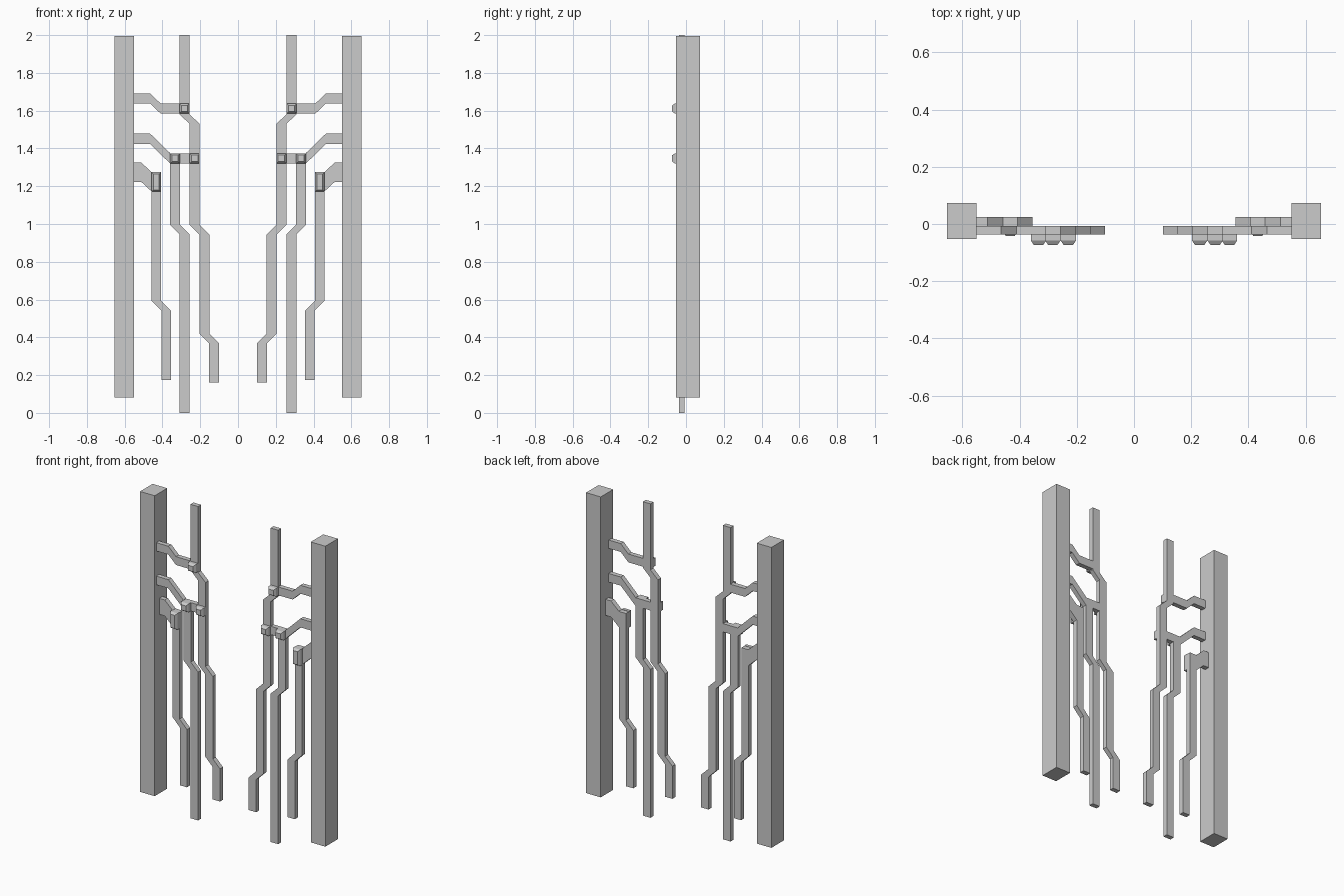
import bpy, bmesh

if "Cube" in bpy.data.objects:
    bpy.data.objects.remove(bpy.data.objects["Cube"])

FRONT = (-0.037, -0.007)   # front pipe layer, y range
REAR = (-0.007, 0.024)     # rear pipe layer, y range


def finish(name, bm):
    bmesh.ops.recalc_face_normals(bm, faces=bm.faces[:])
    me = bpy.data.meshes.new(name)
    bm.to_mesh(me)
    bm.free()
    ob = bpy.data.objects.new(name, me)
    bpy.context.collection.objects.link(ob)
    mod = ob.modifiers.new("mirror", 'MIRROR')   # left side copy
    mod.use_axis[0] = True
    mod.use_mirror_merge = False
    return ob


def loft(bm, rings):
    """Skin equal-length closed rings and cap both ends."""
    rings = [[bm.verts.new(p) for p in r] for r in rings]
    for a, b in zip(rings, rings[1:]):
        n = len(a)
        for i in range(n):
            j = (i + 1) % n
            bm.faces.new((a[i], a[j], b[j], b[i]))
    bm.faces.new(rings[0])
    bm.faces.new(rings[-1])


def strip(name, path, offset, layer):
    """Sweep a flat strip: path is one edge, offset shifts it to the other."""
    y0, y1 = layer
    bm = bmesh.new()
    dx, dz = offset
    loft(bm, [[(x, y0, z), (x + dx, y0, z + dz), (x + dx, y1, z + dz), (x, y1, z)]
              for x, z in path])
    return finish(name, bm)


def clamp(name, x0, x1, z0, z1, back, front):
    """Block with a chamfered front face."""
    bm = bmesh.new()

    def ring(y, i):
        return [(x0 + i, y, z0 + i), (x1 - i, y, z0 + i),
                (x1 - i, y, z1 - i), (x0 + i, y, z1 - i)]
    loft(bm, [ring(back, 0), ring(front + 0.015, 0), ring(front, 0.01)])
    return finish(name, bm)


# Outer posts
strip("post", [(0.55, 0.082), (0.55, 1.996)], (0.103, 0), (-0.053, 0.073))

# Long bent inner pipe
W = (0.053, 0)
strip("inner_pipe", [(0.256, 2.0), (0.256, 1.58), (0.203, 1.53), (0.203, 0.995),
                     (0.152, 0.945), (0.152, 0.42), (0.101, 0.37), (0.101, 0.162)],
      W, FRONT)
# Middle pipe reaching the floor
strip("middle_pipe", [(0.307, 1.374), (0.307, 0.995), (0.256, 0.945), (0.256, 0)],
      W, FRONT)
# Outer pipe on the rear layer
strip("outer_pipe", [(0.407, 1.273), (0.407, 0.594), (0.355, 0.541), (0.355, 0.173)],
      (0.05, 0), REAR)

# Side arms joining pipes to the posts
strip("upper_arm", [(0.309, 1.586), (0.411, 1.586), (0.465, 1.638), (0.55, 1.638)],
      (0, 0.053), FRONT)
strip("middle_arm", [(0.36, 1.321), (0.465, 1.423), (0.55, 1.423)], (0, 0.055), FRONT)
strip("cross_link", [(0.256, 1.321), (0.307, 1.321)], (0, 0.053), FRONT)
strip("lower_arm", [(0.457, 1.172), (0.512, 1.223), (0.55, 1.223)], (0, 0.102), REAR)

# Clamp blocks on the joints
clamp("upper_clamp", 0.257, 0.31, 1.585, 1.638, -0.037, -0.073)
clamp("inner_clamp", 0.203, 0.256, 1.32, 1.374, -0.037, -0.073)
clamp("middle_clamp", 0.307, 0.36, 1.32, 1.374, -0.037, -0.073)
clamp("lower_clamp", 0.407, 0.458, 1.171, 1.275, -0.007, -0.042)
